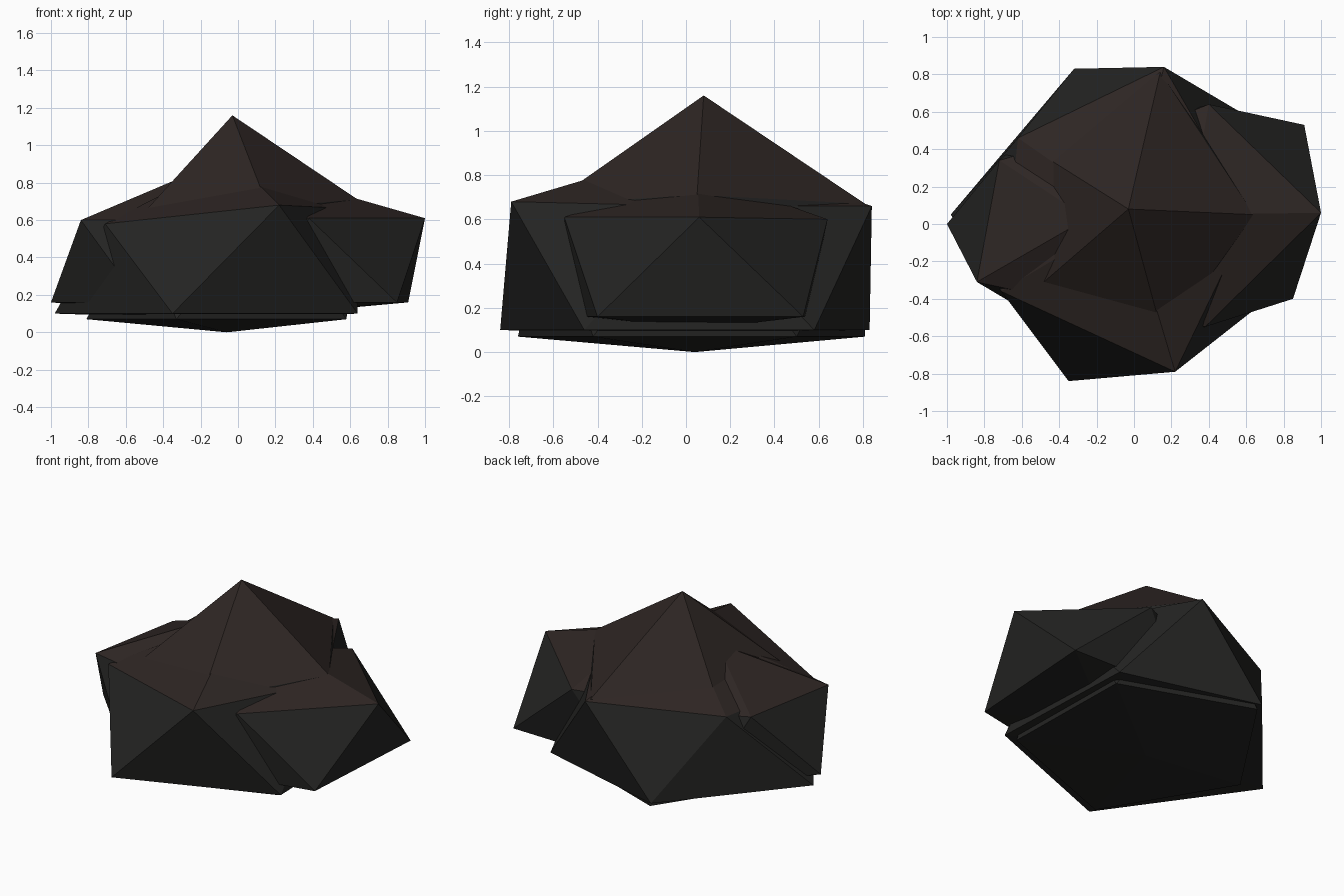
import bpy, bmesh


def make_mat(name, rgb):
    m = bpy.data.materials.new(name)
    m.diffuse_color = (*rgb, 1)
    return m


STONE = make_mat("dark_stone", (0.018, 0.018, 0.017))
EARTH = make_mat("brown_top", (0.027, 0.019, 0.017))


def rock(name, top, upper, lower, low_z, bottom):
    """Irregular icosahedron: two staggered five-point rings and two tips.
    Rings run anticlockwise; upper starts at +x, lower just before it."""
    bm = bmesh.new()
    t, b = bm.verts.new(top), bm.verts.new(bottom)
    u = [bm.verts.new(p) for p in upper]
    l = [bm.verts.new((x, y, low_z)) for x, y in lower]
    for i in range(5):
        j = (i + 1) % 5
        bm.faces.new((t, u[i], u[j])).material_index = 1   # brown cap
        bm.faces.new((u[i], l[i], l[j]))
        bm.faces.new((u[i], l[j], u[j]))
        bm.faces.new((b, l[j], l[i]))
    bm.normal_update()
    me = bpy.data.meshes.new(name)
    bm.to_mesh(me)
    bm.free()
    me.materials.append(STONE)
    me.materials.append(EARTH)
    ob = bpy.data.objects.new(name, me)
    bpy.context.collection.objects.link(ob)
    return ob


# tall central rock with the peak
rock("peak_rock", (-0.03, 0.08, 1.16),
     [(0.64, 0.05, 0.71), (0.14, 0.81, 0.67), (-0.54, 0.40, 0.60),
      (-0.54, -0.36, 0.60), (0.16, -0.62, 0.67)],
     [(0.58, -0.42), (0.56, 0.50), (-0.30, 0.81), (-0.81, 0.04), (-0.33, -0.76)],
     0.07, (-0.06, 0.04, 0.0))

# broad rock wrapped around it
rock("broad_rock", (-0.03, 0.05, 0.93),
     [(0.62, 0.04, 0.66), (0.16, 0.84, 0.66), (-0.62, 0.46, 0.62),
      (-0.71, -0.36, 0.58), (0.22, -0.79, 0.68)],
     [(0.64, -0.46), (0.60, 0.58), (-0.32, 0.83), (-0.98, 0.05), (-0.35, -0.84)],
     0.10, (-0.06, 0.04, 0.07))

# right-hand rock
rock("right_rock", (0.30, 0.05, 0.81),
     [(1.00, 0.06, 0.61), (0.40, 0.64, 0.60), (-0.20, 0.40, 0.55),
      (-0.20, -0.32, 0.55), (0.38, -0.55, 0.61)],
     [(0.85, -0.40), (0.91, 0.53), (0.10, 0.55), (-0.30, 0.04), (0.10, -0.55)],
     0.16, (0.25, 0.04, 0.10))

# left-hand rock
rock("left_rock", (-0.25, 0.03, 0.85),
     [(0.20, 0.03, 0.55), (-0.10, 0.52, 0.55), (-0.72, 0.34, 0.60),
      (-0.84, -0.31, 0.60), (-0.15, -0.46, 0.60)],
     [(0.15, -0.40), (0.15, 0.42), (-0.52, 0.52), (-1.00, 0.00), (-0.52, -0.50)],
     0.16, (-0.30, 0.03, 0.10))
